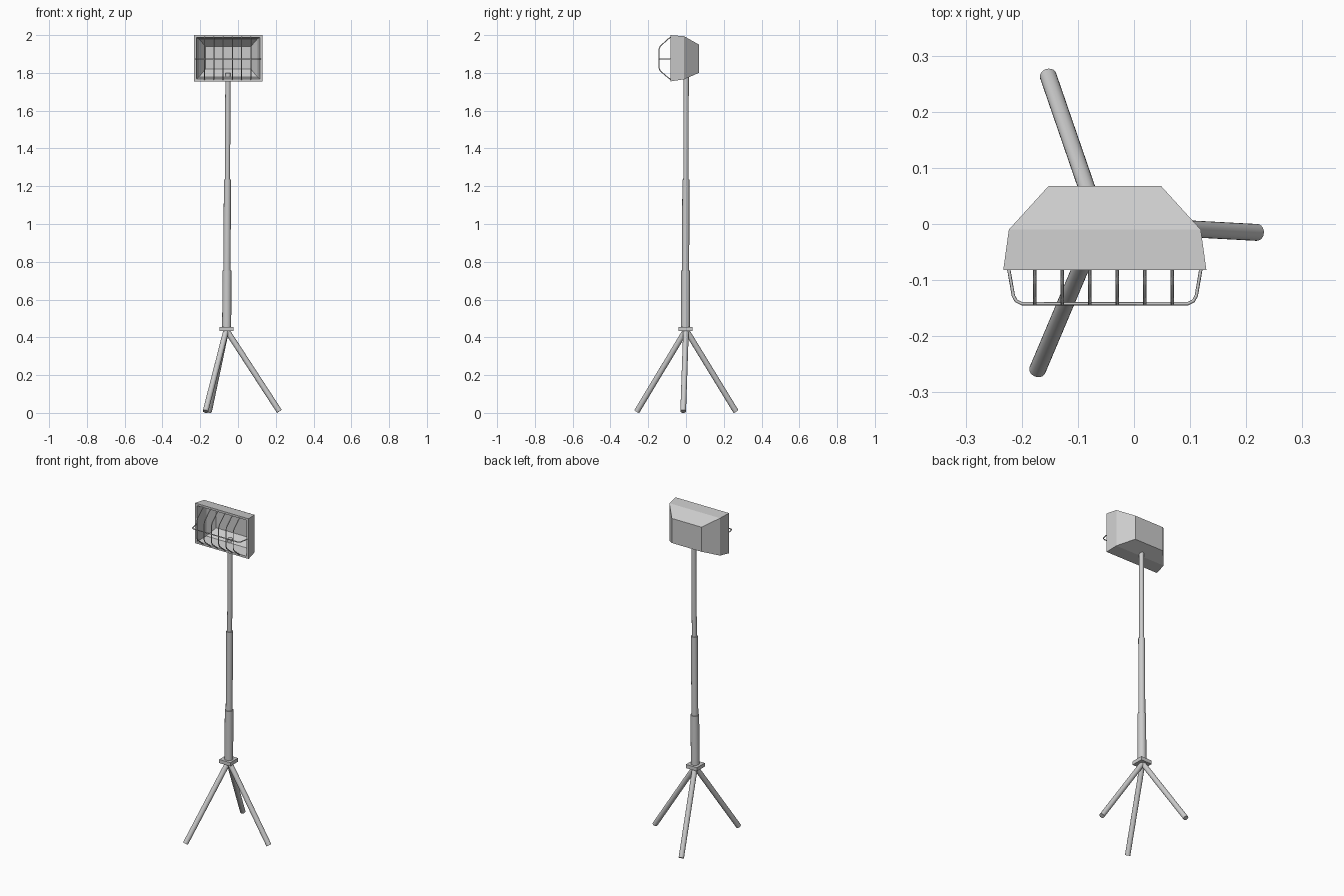
import bpy, bmesh
from mathutils import Vector

if "Cube" in bpy.data.objects:
    bpy.data.objects.remove(bpy.data.objects["Cube"])

CX = -0.052  # centre line of the lamp head


def tube(name, a, b, r, sides=20):
    """Cylinder between two points."""
    a, b = Vector(a), Vector(b)
    bpy.ops.mesh.primitive_cylinder_add(vertices=sides, radius=r, depth=(b - a).length,
                                        location=(a + b) / 2)
    ob = bpy.context.object
    ob.name = name
    ob.rotation_euler = (b - a).to_track_quat('Z', 'Y').to_euler()
    bpy.ops.object.shade_smooth_by_angle()
    return ob


def wire(name, pts, r):
    """Thin round bar along a path."""
    cu = bpy.data.curves.new(name, 'CURVE')
    cu.dimensions = '3D'
    cu.bevel_depth = r
    cu.bevel_resolution = 1
    cu.use_fill_caps = True
    sp = cu.splines.new('POLY')
    sp.points.add(len(pts) - 1)
    for p, co in zip(sp.points, pts):
        p.co = (*co, 1)
    ob = bpy.data.objects.new(name, cu)
    bpy.context.collection.objects.link(ob)
    bpy.ops.object.select_all(action='DESELECT')
    ob.select_set(True)
    bpy.context.view_layer.objects.active = ob
    bpy.ops.object.convert(target='MESH')
    bpy.context.object.name = name


# Tripod legs
hub = (-0.062, 0, 0.44)
for i, foot in enumerate([(0.219, -0.015, 0.008), (-0.153, 0.264, 0.008), (-0.172, -0.260, 0.008)]):
    tube(f"tripod_leg_{i + 1}", hub, foot, 0.015)

# Square hub plate
bpy.ops.mesh.primitive_cube_add(size=1, location=(-0.061, -0.003, 0.445))
plate = bpy.context.object
plate.name = "hub_plate"
plate.scale = (0.075, 0.075, 0.022)

# Telescopic pole, leaning very slightly
low, high = Vector((-0.060, -0.003, 0.44)), Vector((-0.053, 0.001, 1.80))
for name, z0, z1, r in [("lower_pole", 0.44, 0.755, 0.024),
                        ("middle_pole", 0.74, 1.235, 0.019),
                        ("upper_pole", 1.22, 1.80, 0.014)]:
    at = lambda z: low.lerp(high, (z - low.z) / (high.z - low.z))
    tube(name, at(z0), at(z1), r)

# Lamp housing: rectangular rings from the back, over the rim, into the reflector
# each ring: y, half width, bottom z, top z
rings = [(0.068, 0.100, 1.800, 1.950),
         (-0.010, 0.171, 1.766, 1.994),
         (-0.082, 0.181, 1.755, 2.000),
         (-0.082, 0.168, 1.768, 1.987),
         (-0.010, 0.155, 1.778, 1.980),
         (0.035, 0.120, 1.820, 1.940)]
bm = bmesh.new()
loops = [[bm.verts.new((CX + sx * hw, y, z)) for sx, z in
          ((-1, z0), (1, z0), (1, z1), (-1, z1))] for y, hw, z0, z1 in rings]
for a, b in zip(loops, loops[1:]):
    for i in range(4):
        j = (i + 1) % 4
        bm.faces.new((a[i], a[j], b[j], b[i]))
bm.faces.new(loops[0])
bm.faces.new(loops[-1])
bmesh.ops.recalc_face_normals(bm, faces=bm.faces)
me = bpy.data.meshes.new("lamp_housing")
bm.to_mesh(me)
bm.free()
bpy.context.collection.objects.link(bpy.data.objects.new("lamp_housing", me))

# Guard cage: six upright bars and one cross bar
upright = [(-0.078, 1.763), (-0.094, 1.774), (-0.136, 1.810), (-0.143, 1.826),
           (-0.143, 1.926), (-0.136, 1.942), (-0.094, 1.980), (-0.078, 1.991)]
for i in range(6):
    x = -0.177 + i * 0.049
    wire(f"guard_bar_{i + 1}", [(x, y, z) for y, z in upright], 0.003)

half = [(0.172, -0.076), (0.163, -0.128), (0.158, -0.137), (0.148, -0.142)]
path = [(CX - dx, y, 1.873) for dx, y in half] + [(CX + dx, y, 1.873) for dx, y in reversed(half)]
wire("guard_cross_bar", path, 0.003)
